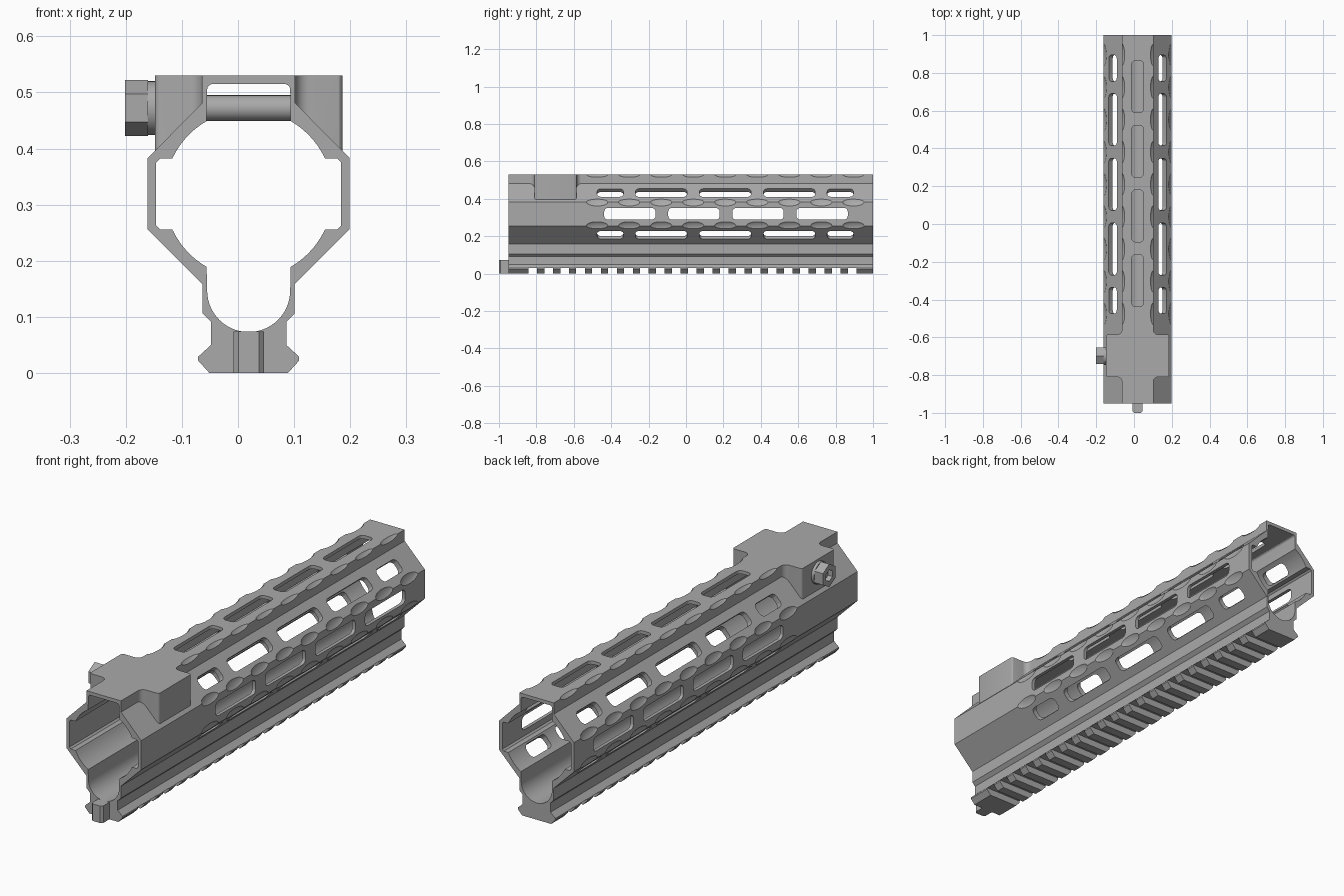
import bpy, bmesh
from math import sin, cos, pi, radians
from mathutils import Matrix, Vector

if "Cube" in bpy.data.objects:
    bpy.data.objects.remove(bpy.data.objects["Cube"])

CX = 0.019            # axis of the tube
FRONT, BACK = -0.95, 1.0
MID, LENGTH = (FRONT + BACK) / 2, BACK - FRONT
WEB = 0.083           # half width of the top web

metal = bpy.data.materials.new("matte grey metal")
metal.use_nodes = True
GREY = (0.4, 0.4, 0.4, 1)
metal.diffuse_color = GREY
metal.node_tree.nodes["Principled BSDF"].inputs["Base Color"].default_value = GREY


def frame(x, y, z, origin):
    m = Matrix((x, y, z)).transposed().to_4x4()
    m.translation = Vector(origin)
    return m


def along_y(y=MID):
    return frame((1, 0, 0), (0, 0, 1), (0, -1, 0), (CX, y, 0))


def outward(angle, u, y, z):
    """Local x runs along the tube, local z points away from it."""
    c, s = cos(angle), sin(angle)
    return frame((0, 1, 0), (-s, 0, c), (c, 0, s), (CX + u, y, z))


def arc(cx, cy, r, start, end, steps=8):
    angles = [radians(start + (end - start) * i / steps) for i in range(steps + 1)]
    return [(cx + r * cos(a), cy + r * sin(a)) for a in angles]


def mirrored(half):
    return half + [(-u, v) for u, v in reversed(half) if abs(u) > 1e-5]


def rounded(length, width, r):
    a, b = length / 2 - r, width / 2 - r
    return (arc(a, b, r, 0, 90, 5) + arc(-a, b, r, 90, 180, 5)
            + arc(-a, -b, r, 180, 270, 5) + arc(a, -b, r, 270, 360, 5))


def add_prism(bm, outline, depth, matrix):
    low = [bm.verts.new(matrix @ Vector((a, b, -depth / 2))) for a, b in outline]
    top = [bm.verts.new(matrix @ Vector((a, b, depth / 2))) for a, b in outline]
    n = len(outline)
    faces = [bm.faces.new(low), bm.faces.new(top)]
    for i in range(n):
        j = (i + 1) % n
        faces.append(bm.faces.new((low[i], low[j], top[j], top[i])))
    bmesh.ops.recalc_face_normals(bm, faces=faces)


def finish(bm, name):
    mesh = bpy.data.meshes.new(name)
    bm.to_mesh(mesh)
    bm.free()
    mesh.materials.append(metal)
    ob = bpy.data.objects.new(name, mesh)
    bpy.context.collection.objects.link(ob)
    return ob


def prism(name, outline, depth, matrix):
    bm = bmesh.new()
    add_prism(bm, outline, depth, matrix)
    return finish(bm, name)


def combine(target, helper, operation):
    mod = target.modifiers.new(operation, 'BOOLEAN')
    mod.object, mod.operation, mod.solver = helper, operation, 'EXACT'
    bpy.context.view_layer.objects.active = target
    bpy.ops.object.modifier_apply(modifier=mod.name)
    bpy.data.objects.remove(helper)


# Outer shell with the accessory rail along the bottom
outer = mirrored([(0.07, 0), (0.09, 0.022), (0.09, 0.029), (0.067, 0.05),
                  (0.067, 0.091), (0.082, 0.106), (0.082, 0.158), (0.18, 0.256),
                  (0.18, 0.383), (WEB, 0.481), (WEB, 0.53)])
body = prism("handguard_body", outer, LENGTH, along_y())

# Clamp block on top, with filleted inner corners
r = 0.025
half = ([(0.07, -0.835)] + arc(WEB + r, -0.81 - r, r, 180, 90)
        + arc(0.157, -0.8, 0.01, -90, 0, 4) + arc(0.157, -0.595, 0.01, 0, 90, 4)
        + arc(WEB + r, -0.585 + r, r, 270, 180) + [(0.07, -0.56)])
block = prism("block_helper", mirrored(half), 0.14, Matrix.Translation((CX, 0, 0.46)))
combine(body, block, 'UNION')

# Inner bore: round sections, flat side pockets, top channel, lower trough
bore = mirrored(arc(0, 0.147, 0.074, -90, 0, 14) + arc(0, 0.319, 0.15, -60, -25, 7)
                + [(0.158, 0.256), (0.165, 0.263), (0.165, 0.375), (0.158, 0.382)]
                + arc(0, 0.319, 0.15, 25, 60, 7) + arc(0.064, 0.505, 0.01, 0, 90, 4))
combine(body, prism("bore_cutter", bore, LENGTH + 0.2, along_y()), 'DIFFERENCE')

# Long slots on the sides, the four slanted walls and the top
bm = bmesh.new()
PITCH = 0.3425
long_slot, short_slot = rounded(0.275, 0.062, 0.02), rounded(0.14, 0.06, 0.02)
for i in range(4):
    y = -0.3 + i * PITCH
    for angle, u, z in ((0, 0.18, 0.32), (pi, -0.18, 0.32), (pi / 2, 0, 0.53)):
        add_prism(bm, long_slot, 0.06, outward(angle, u, y, z))
for i in range(5):
    y = -0.475 + i * PITCH
    shape = long_slot
    if i == 0:
        shape, y = short_slot, -0.405
    elif i == 4:
        shape, y = short_slot, 0.825
    else:
        y = -0.1325 + (i - 1) * PITCH
    for sx in (1, -1):
        for sz in (1, -1):
            angle = pi / 4 * sz if sx > 0 else pi - pi / 4 * sz
            z = 0.3195 + sz * 0.1125
            add_prism(bm, shape, 0.09, outward(angle, sx * 0.131, y, z))
combine(body, finish(bm, "slot_cutter"), 'DIFFERENCE')

# Shallow scallops along the edges
bm = bmesh.new()
for i in range(9):
    y = -0.475 + i * PITCH / 2
    for angle, u, z in ((22.5, 0.18, 0.383), (-22.5, 0.18, 0.256), (45, WEB, 0.53)):
        for sx in (1, -1):
            a = radians(angle if sx > 0 else 180 - angle)
            size = Matrix.Diagonal((0.058, 0.03, 0.011, 1))
            bmesh.ops.create_uvsphere(bm, u_segments=20, v_segments=12, radius=1,
                                      matrix=outward(a, sx * u, y, z) @ size)
combine(body, finish(bm, "scallop_cutter"), 'DIFFERENCE')

# Cross slots of the bottom rail
bm = bmesh.new()
for i in range(21):
    place = Matrix.Translation((CX, -0.82 + i * 0.0854, 0.0095))
    bmesh.ops.create_cube(bm, size=1, matrix=place @ Matrix.Diagonal((0.3, 0.046, 0.04, 1)))
combine(body, finish(bm, "rail_slot_cutter"), 'DIFFERENCE')

# Locating tab at the front of the rail
tab = mirrored([(0.018, -1.0), (0.027, -0.991), (0.027, -0.945)])
tab = prism("front_tab", tab, 0.074, Matrix.Translation((CX, 0, 0.037)))

# Cross bolt: shaft, washer and hex head with a socket
BOLT_Y, BOLT_Z = -0.698, 0.472


def bolt_part(name, radius, sides, x0, x1):
    outline = arc(0, 0, radius, 0, 360, sides)[:-1]
    place = frame((0, 0, 1), (0, 1, 0), (-1, 0, 0), ((x0 + x1) / 2, BOLT_Y, BOLT_Z))
    return prism(name, outline, abs(x1 - x0), place)


shaft = bolt_part("bolt_shaft", 0.023, 32, -0.15, 0.17)
washer = bolt_part("bolt_washer", 0.048, 32, -0.161, -0.147)
head = bolt_part("bolt_head", 0.05, 6, -0.201, -0.16)
combine(head, bolt_part("socket_cutter", 0.025, 6, -0.22, -0.18), 'DIFFERENCE')

# Smooth only the curved surfaces
for ob in (body, tab, shaft, washer, head):
    bpy.ops.object.select_all(action='DESELECT')
    ob.select_set(True)
    bpy.context.view_layer.objects.active = ob
    bpy.ops.object.shade_smooth_by_angle(angle=radians(14))
